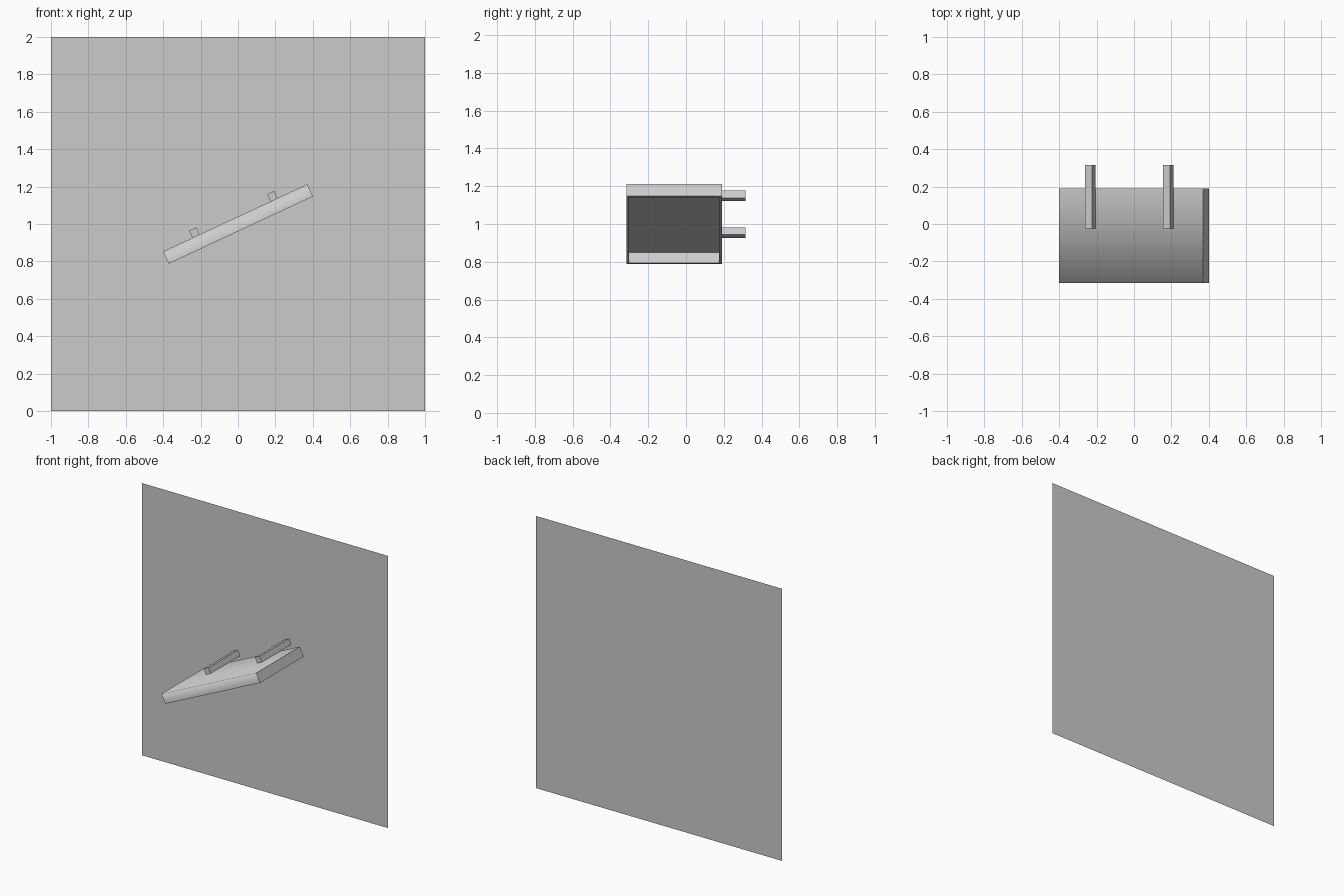
import bpy, bmesh
from math import radians
from mathutils import Matrix, Vector

if "Cube" in bpy.data.objects:
    bpy.data.objects.remove(bpy.data.objects["Cube"])

TILT = Matrix.Translation((0, 0, 1.0)) @ Matrix.Rotation(radians(-25), 4, 'Y')
WALL_Y = 0.315


def finish(name, bm, matrix=None):
    if matrix is not None:
        bm.transform(matrix)
    me = bpy.data.meshes.new(name)
    bm.to_mesh(me)
    bm.free()
    ob = bpy.data.objects.new(name, me)
    bpy.context.collection.objects.link(ob)
    return ob


def box(size, loc):
    bm = bmesh.new()
    m = Matrix.Translation(loc) @ Matrix.Diagonal((*size, 1))
    bmesh.ops.create_cube(bm, size=1, matrix=m)
    return bm


# Wall: single upright sheet behind everything, facing front
bm = bmesh.new()
bmesh.ops.create_grid(bm, x_segments=1, y_segments=1, size=1,
                      matrix=Matrix.Translation((0, WALL_Y, 1)) @ Matrix.Rotation(radians(90), 4, 'X'))
finish("wall", bm)

# Tilted tray, hollowed out from below with a thin rim
bm = box((0.85, 0.505, 0.072), (0, -0.0625, 0))
bm.normal_update()
bottom = min(bm.faces, key=lambda f: f.normal.z)
bmesh.ops.inset_region(bm, faces=[bottom], thickness=0.02)
inner = bmesh.ops.extrude_discrete_faces(bm, faces=[bottom])["faces"][0]
bmesh.ops.translate(bm, verts=inner.verts, vec=Vector((0, 0, 0.062)))
# Soft shading only across the top front edge
for f in bm.faces:
    f.smooth = True
for e in bm.edges:
    e.smooth = all(v.co.z > 0.03 and v.co.y < -0.31 for v in e.verts)
finish("tray", bm, TILT)

# Two square bars joining the tray top to the wall
for side, x in (("left", -0.231), ("right", 0.229)):
    bm = box((0.042, 0.34, 0.042), (x, WALL_Y - 0.17, 0.057))
    finish(side + "_support_bar", bm, TILT)
